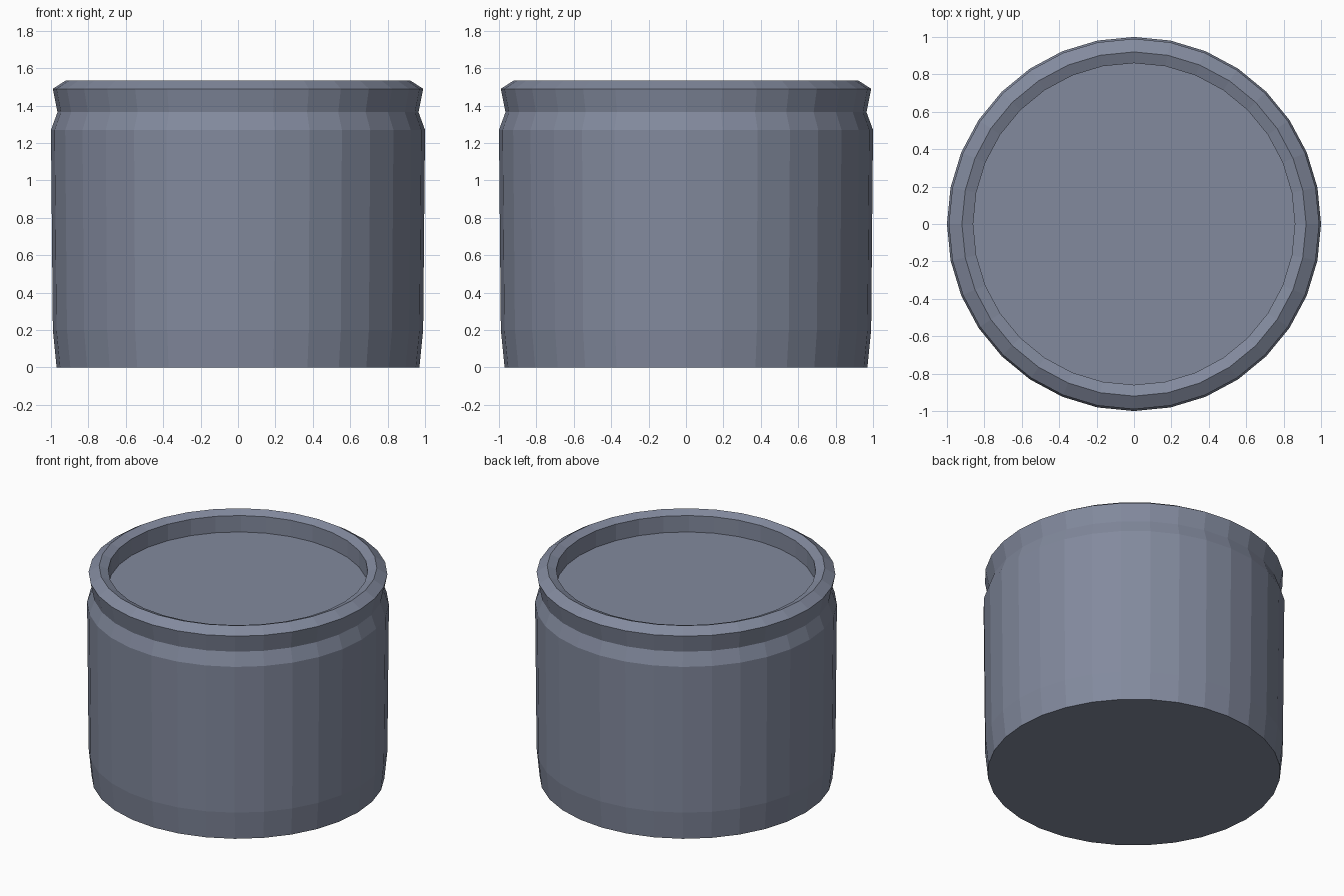
import bpy, bmesh, math

if "Cube" in bpy.data.objects:
    bpy.data.objects.remove(bpy.data.objects["Cube"])

SIDES = 32
# (radius, height) from the base up over the rim and down to the sunken lid
PROFILE = [(0.97, 0), (0.99, 0.2), (1.0, 1.27), (0.965, 1.365),
           (0.99, 1.49), (0.92, 1.535), (0.86, 1.51), (0.86, 1.39)]

# Turned body: one ring per profile point
bm = bmesh.new()
rings = []
for r, z in PROFILE:
    rings.append([bm.verts.new((r * math.cos(2 * math.pi * i / SIDES),
                                r * math.sin(2 * math.pi * i / SIDES), z))
                  for i in range(SIDES)])
for lo, hi in zip(rings, rings[1:]):
    for i in range(SIDES):
        j = (i + 1) % SIDES
        bm.faces.new((lo[i], lo[j], hi[j], hi[i]))

# Flat base and recessed lid
bm.faces.new(rings[0][::-1])
bm.faces.new(rings[-1])

mesh = bpy.data.meshes.new("canister")
bm.to_mesh(mesh)
bm.free()

# Blue-grey metal
metal = bpy.data.materials.new("blue_grey")
metal.diffuse_color = (0.225, 0.254, 0.34, 1)
metal.use_nodes = True
metal.node_tree.nodes["Principled BSDF"].inputs["Base Color"].default_value = metal.diffuse_color
mesh.materials.append(metal)
bpy.context.collection.objects.link(bpy.data.objects.new("canister", mesh))
